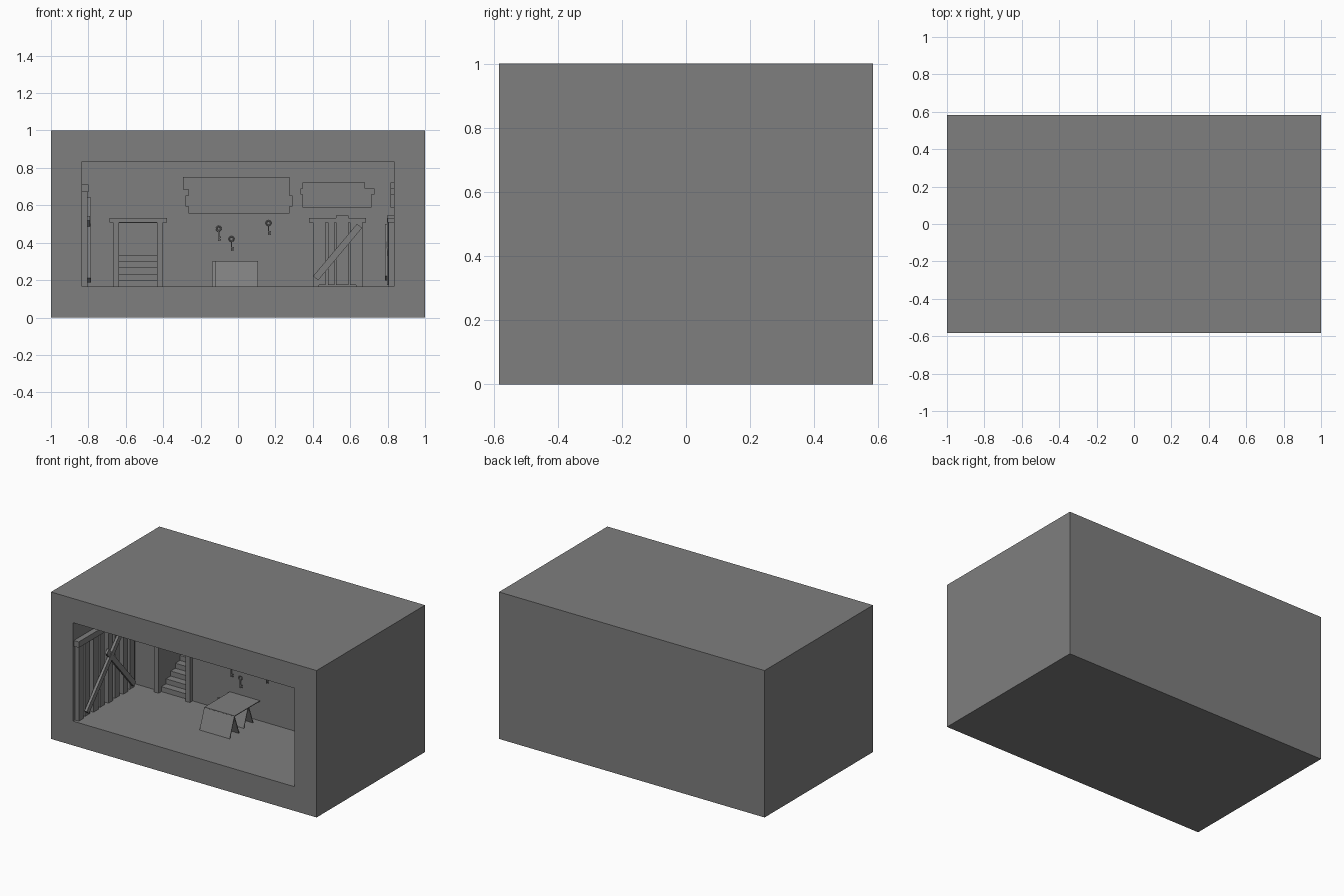
import bpy, bmesh, math
from mathutils import Vector

if "Cube" in bpy.data.objects:
    bpy.data.objects.remove(bpy.data.objects["Cube"])

grey = bpy.data.materials.new("stone_grey")
grey.use_nodes = True
grey.diffuse_color = (0.21, 0.21, 0.21, 1)
grey.node_tree.nodes["Principled BSDF"].inputs["Base Color"].default_value = grey.diffuse_color

SIDE, BACK, FRONT, FLOOR = 0.835, 0.083, -0.583, 0.165

# Wall frames: u runs along the wall, z is up, out points into the room
back = lambda u, z, out: (u, BACK - out, z)
left = lambda u, z, out: (-SIDE + out, u, z)
right = lambda u, z, out: (SIDE - out, u, z)
across = lambda u, z, out: (out, u, z)


def prism(name, outline, frame, a, b):
    """Extrude a flat outline between two distances from a wall."""
    bm = bmesh.new()
    near = [bm.verts.new(frame(u, z, a)) for u, z in outline]
    far = [bm.verts.new(frame(u, z, b)) for u, z in outline]
    bm.faces.new(near)
    bm.faces.new(far)
    for i in range(len(near)):
        j = (i + 1) % len(near)
        bm.faces.new((near[i], near[j], far[j], far[i]))
    bmesh.ops.recalc_face_normals(bm, faces=bm.faces)
    mesh = bpy.data.meshes.new(name)
    bm.to_mesh(mesh)
    bm.free()
    mesh.materials.append(grey)
    obj = bpy.data.objects.new(name, mesh)
    bpy.context.collection.objects.link(obj)
    return obj


def panel(name, frame, u0, u1, z0, z1, a, b):
    return prism(name, [(u0, z0), (u1, z0), (u1, z1), (u0, z1)], frame, a, b)


def brace(name, frame, p, q, width, a, b):
    """Slanted board from p to q on a wall."""
    p, q = Vector(p), Vector(q)
    side = (q - p).orthogonal().normalized() * width / 2
    return prism(name, [p - side, q - side, q + side, p + side], frame, a, b)


# Block with the room and the stair passage cut out of it
shell = panel("room_shell", across, FRONT, -FRONT, 0, 1, -1, 1)
room = panel("room_cutter", across, FRONT - 0.1, BACK, FLOOR, 1 - FLOOR, -SIDE, SIDE)
rise, tread = 0.034, 0.05
steps = [(BACK - 0.05, FLOOR + rise)]
for i in range(1, 5):
    y = BACK + tread * i
    steps += [(y, FLOOR + rise * i), (y, FLOOR + rise * (i + 1))]
steps += [(0.34, FLOOR + rise * 5), (0.34, 0.505), (BACK - 0.05, 0.505)]
stairs = prism("stair_cutter", steps, across, -0.635, -0.43)
for cutter in (room, stairs):
    cutter.hide_render = True
    mod = shell.modifiers.new("cut", "BOOLEAN")
    mod.operation, mod.solver, mod.object = "DIFFERENCE", "EXACT", cutter
graph = bpy.context.evaluated_depsgraph_get()
carved = bpy.data.meshes.new_from_object(shell.evaluated_get(graph))
shell.modifiers.clear()
shell.data = carved
for cutter in (room, stairs):
    bpy.data.objects.remove(cutter)


# Timber frames: two posts and a lintel
def door_frame(name, frame, u0, u1):
    panel(name + "_post_a", frame, u0, u0 + 0.033, FLOOR, 0.508, 0, 0.03)
    panel(name + "_post_b", frame, u1 - 0.033, u1, FLOOR, 0.508, 0, 0.03)
    panel(name + "_lintel", frame, u0 - 0.02, u1 + 0.02, 0.508, 0.533, 0, 0.035)


# Boarded door: frame, uneven planks and one slanted board
def boarded_door(name, frame, u):
    door_frame(name, frame, u, u + 0.265)
    for i, (start, width, top) in enumerate(
            [(0.018, 0.05, 0.515), (0.08, 0.035, 0.525), (0.125, 0.065, 0.545), (0.2, 0.05, 0.515)]):
        panel(f"{name}_plank_{i}", frame, u + start, u + start + width,
              FLOOR + 0.01, top, 0, 0.038 if i == 2 else 0.033)
    brace(name + "_brace", frame, (u + 0.015, 0.21), (u + 0.25, 0.49), 0.035, 0.036, 0.05)


# Sign made of staggered boards: rows of (left end, right end, bottom, top)
def sign(name, frame, rows):
    for i, row in enumerate(rows):
        panel(f"{name}_board_{i}", frame, *row, 0, 0.02)


door_frame("stair_door", back, -0.668, -0.4)
boarded_door("back_door", back, 0.4)
boarded_door("side_door", right, -0.38)
sign("large_sign", back, [(-0.295, 0.276, 0.685, 0.75), (-0.265, 0.276, 0.652, 0.685),
                          (-0.28, 0.292, 0.593, 0.652), (-0.265, 0.276, 0.555, 0.593)])
small = [(0.345, 0.68, 0.69, 0.722), (0.335, 0.73, 0.658, 0.69), (0.345, 0.715, 0.588, 0.658)]
sign("small_sign", back, small)
sign("side_sign", right, [(a - 0.78, b - 0.78, c, d) for a, b, c, d in small])

# Timber wall with a top beam and crossing braces
for i in range(8):
    u = FRONT + 0.02 + i * 0.08
    panel(f"wall_post_{i}", left, u, u + 0.05, FLOOR, 0.67, 0, 0.03 - 0.008 * (i % 2))
panel("wall_beam", left, FRONT + 0.01, BACK - 0.01, 0.67, 0.71, 0, 0.037)
brace("wall_brace_front", left, (-0.49, 0.2), (-0.1, 0.63), 0.035, 0.03, 0.048)
brace("wall_brace_back", left, (-0.27, 0.53), (0.02, 0.2), 0.035, 0.03, 0.045)

# Table: thin top on two folded trestles
panel("table_top", across, -0.19, BACK, 0.297, 0.302, -0.12, 0.107)
for name, y, x0, x1 in (("front", -0.19, -0.12, 0.107), ("rear", -0.015, -0.14, 0.09)):
    for side in (-1, 1):
        brace(f"{name}_trestle_{'ab'[side > 0]}", across,
              (y + 0.05 * side, FLOOR), (y, 0.298), 0.005, x0, x1)

# Hanging keys: ring, shaft and two teeth
for i, (x, z) in enumerate([(-0.103, 0.475), (-0.035, 0.42), (0.163, 0.505)]):
    bpy.ops.mesh.primitive_torus_add(major_radius=0.012, minor_radius=0.004, major_segments=12,
                                     minor_segments=6, location=(x, BACK - 0.008, z),
                                     rotation=(math.pi / 2, 0, 0))
    ring = bpy.context.object
    ring.name = f"key_ring_{i}"
    ring.data.materials.append(grey)
    panel(f"key_shaft_{i}", back, x - 0.003, x + 0.003, z - 0.065, z - 0.01, 0.004, 0.011)
    for k, low in enumerate((0.063, 0.05)):
        panel(f"key_tooth_{i}_{k}", back, x, x + 0.013, z - low, z - low + 0.007, 0.005, 0.01)
